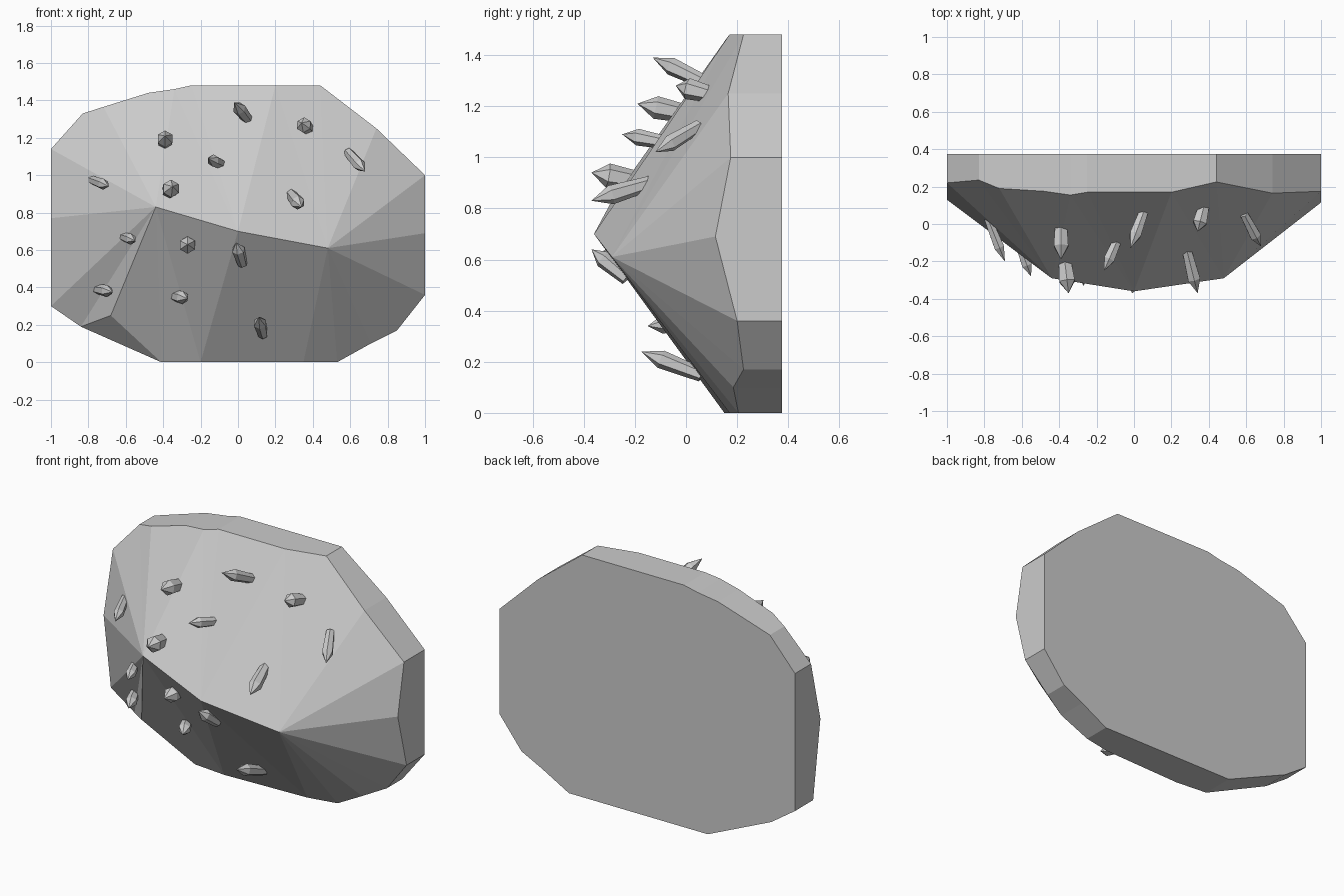
import bpy
import bmesh
from mathutils import Vector

cube = bpy.data.objects.get("Cube")
if cube:
    bpy.data.objects.remove(cube, do_unlink=True)

BACK = 0.375

# One stone grey for everything
stone = bpy.data.materials.new("stone_grey")
stone.use_nodes = True
grey = (0.6, 0.6, 0.6, 1)
stone.diffuse_color = grey
bsdf = stone.node_tree.nodes["Principled BSDF"]
bsdf.inputs["Base Color"].default_value = grey
bsdf.inputs["Roughness"].default_value = 0.9


def finish(bm, name):
    bmesh.ops.recalc_face_normals(bm, faces=bm.faces)
    mesh = bpy.data.meshes.new(name)
    bm.to_mesh(mesh)
    bm.free()
    mesh.materials.append(stone)
    obj = bpy.data.objects.new(name, mesh)
    bpy.context.collection.objects.link(obj)
    return obj


# Rock: ridge points, and a rim of x, y, z plus the ridge point it leans on
ridge = [(-0.44, -0.29, 0.83), (0, -0.36, 0.70), (0.48, -0.29, 0.61), (-0.68, 0.04, 0.25)]
rim = [
    (-0.41, 0.17, 0, 0), (-0.2, 0.15, 0, 1), (0.35, 0.17, 0, 2), (0.53, 0.205, 0, 2),
    (0.71, 0.185, 0.1, 2), (0.85, 0.225, 0.17, 2), (1, 0.2, 0.36, 2), (1, 0.115, 0.69, 2),
    (1, 0.175, 1.0, 2), (0.74, 0.165, 1.25, 2), (0.44, 0.225, 1.48, 2), (0.2, 0.17, 1.48, 1),
    (-0.25, 0.17, 1.48, 1), (-0.34, 0.155, 1.46, 0), (-0.48, 0.175, 1.44, 0),
    (-0.72, 0.19, 1.365, 0), (-0.83, 0.235, 1.33, 0), (-1, 0.22, 1.14, 0),
    (-1, 0.13, 0.77, 0), (-1, 0.2, 0.3, 0), (-0.84, 0.2, 0.19, 3),
]

bm = bmesh.new()
peaks = [bm.verts.new(p) for p in ridge]
front = [bm.verts.new(p[:3]) for p in rim]
back = [bm.verts.new((x, BACK, z)) for x, y, z, k in rim]
for i in range(len(rim)):
    j = (i + 1) % len(rim)
    a, b = peaks[rim[i][3]], peaks[rim[j][3]]
    bm.faces.new((front[i], front[j], a))
    if a != b:
        bm.faces.new((front[j], b, a))
    bm.faces.new((back[i], back[j], front[j], front[i]))
bm.faces.new(back)
finish(bm, "rock_body")


# Crystals: six-sided shafts with a pointed end
def crystal(name, base, tip, radius):
    base, tip = Vector(base), Vector(tip)
    axis = tip - base
    turn = axis.to_track_quat('Z', 'Y')
    bm = bmesh.new()
    rings = []
    for along, width in ((-0.15, 0.75), (0.62, 1.0)):
        circle = bmesh.ops.create_circle(bm, segments=6, radius=radius * width)["verts"]
        for v in circle:
            v.co.z = along * axis.length
        rings.append(circle)
    point = bm.verts.new((0, 0, axis.length))
    low, high = rings
    for i in range(6):
        j = (i + 1) % 6
        bm.faces.new((low[i], low[j], high[j], high[i]))
        bm.faces.new((high[i], high[j], point))
    bm.faces.new(low)
    bmesh.ops.rotate(bm, verts=bm.verts, matrix=turn.to_matrix())
    bmesh.ops.translate(bm, verts=bm.verts, vec=base)
    finish(bm, name)


crystals = [
    ((0.05, 0.06, 1.30), (-0.02, -0.13, 1.39), 0.035),
    ((0.37, 0.08, 1.25), (0.34, -0.04, 1.28), 0.042),
    ((-0.39, 0, 1.17), (-0.39, -0.19, 1.21), 0.045),
    ((-0.09, -0.09, 1.06), (-0.16, -0.25, 1.09), 0.033),
    ((0.60, 0.03, 1.11), (0.68, -0.12, 1.02), 0.033),
    ((-0.77, 0, 0.97), (-0.69, -0.2, 0.94), 0.03),
    ((-0.37, -0.2, 0.91), (-0.35, -0.37, 0.94), 0.048),
    ((0.29, -0.17, 0.89), (0.34, -0.37, 0.83), 0.038),
    ((-0.61, -0.12, 0.67), (-0.55, -0.28, 0.65), 0.03),
    ((-0.27, -0.15, 0.62), (-0.27, -0.33, 0.63), 0.046),
    ((0.02, -0.25, 0.54), (-0.01, -0.37, 0.64), 0.035),
    ((-0.75, 0.08, 0.39), (-0.67, -0.1, 0.375), 0.033),
    ((-0.34, 0, 0.355), (-0.27, -0.15, 0.34), 0.036),
    ((0.13, 0.03, 0.16), (0.11, -0.175, 0.24), 0.036),
]
for n, (base, tip, radius) in enumerate(crystals, 1):
    crystal(f"crystal_{n}", base, tip, radius)
